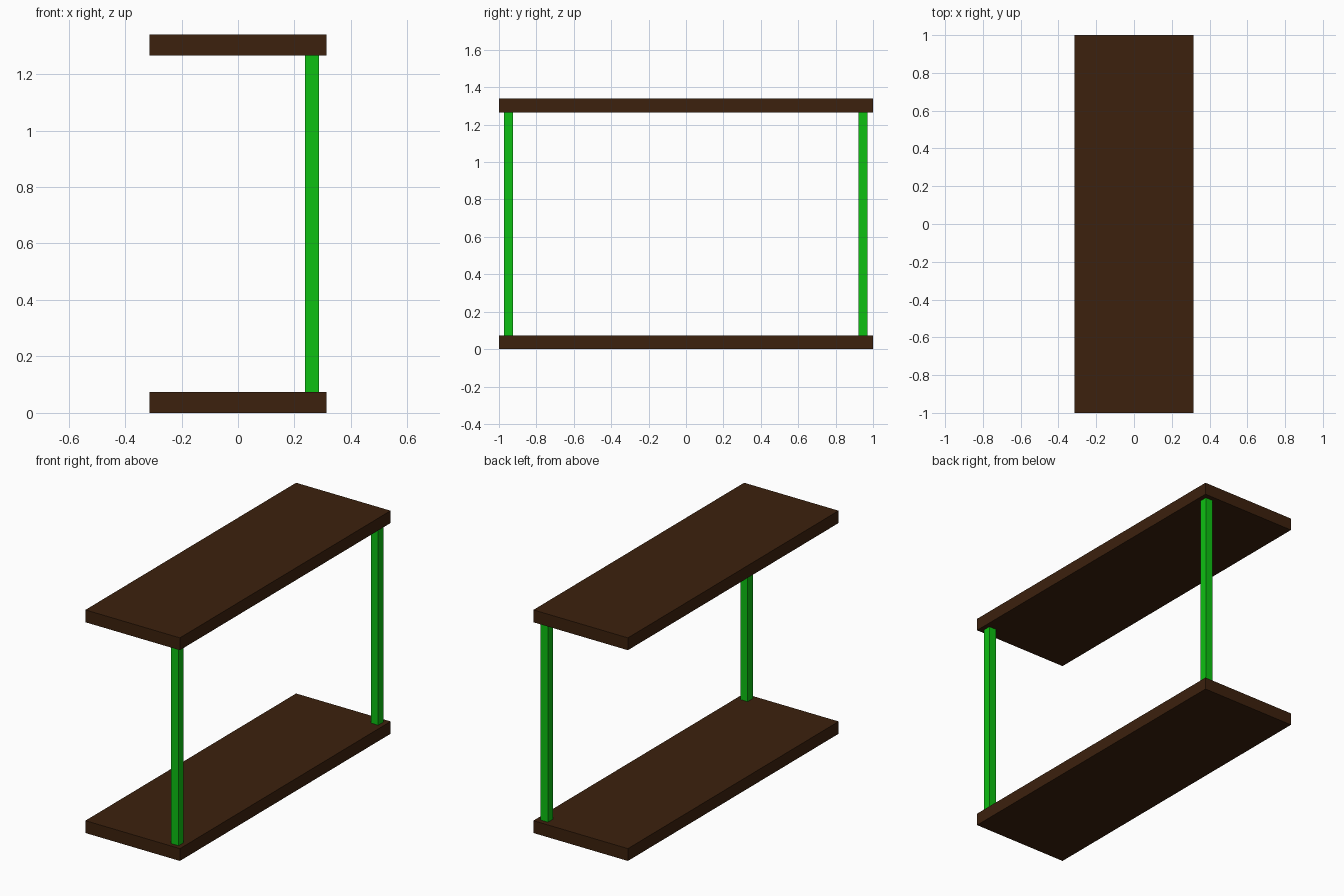
import bpy

cube = bpy.data.objects.get("Cube")
if cube:
    bpy.data.objects.remove(cube, do_unlink=True)


def make_material(name, colour):
    mat = bpy.data.materials.new(name)
    mat.use_nodes = True
    mat.diffuse_color = colour
    mat.node_tree.nodes["Principled BSDF"].inputs["Base Color"].default_value = colour
    return mat


def box(name, centre, size, mat):
    bpy.ops.mesh.primitive_cube_add(size=1, location=centre)
    obj = bpy.context.object
    obj.name = name
    obj.scale = size
    bpy.ops.object.transform_apply(location=False, rotation=False, scale=True)
    obj.data.materials.append(mat)
    return obj


brown = make_material("dark brown wood", (0.045, 0.015, 0.004, 1))
green = make_material("bright green", (0.004, 0.53, 0.006, 1))

WIDTH, LENGTH, HEIGHT, THICK = 0.628, 2.0, 1.34, 0.074
POST = 0.049

# Two matching shelf boards
for name, z in (("lower_board", THICK / 2), ("upper_board", HEIGHT - THICK / 2)):
    box(name, (0, 0, z), (WIDTH, LENGTH, THICK), brown)

# Square posts along the left edge, one near each end
for name, y in (("front_post", -0.949), ("back_post", 0.946)):
    box(name, (0.262, y, HEIGHT / 2), (POST, POST, HEIGHT - 2 * THICK), green)
